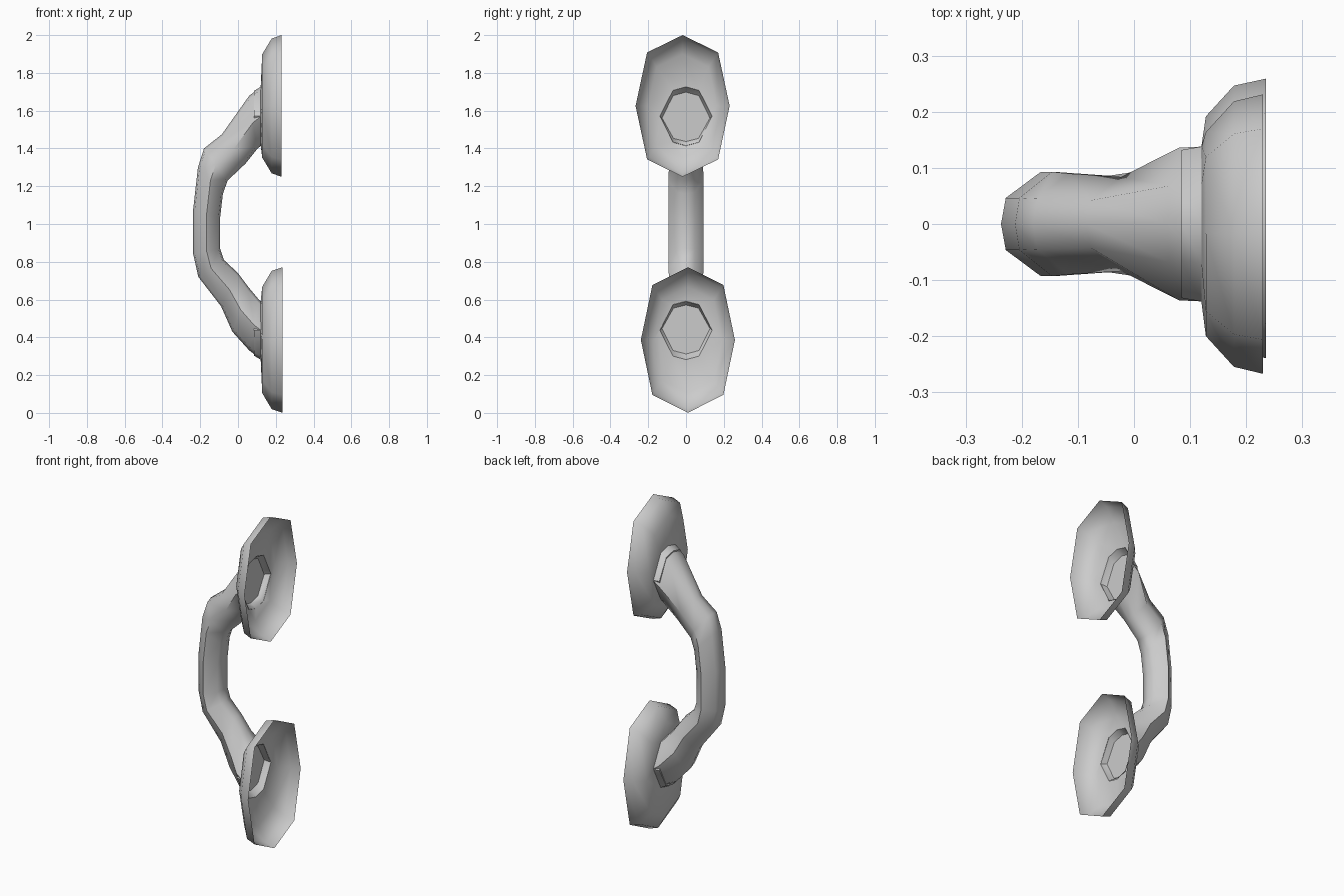
import bpy, bmesh

if "Cube" in bpy.data.objects:
    bpy.data.objects.remove(bpy.data.objects["Cube"])

# unit eight-sided outlines (y, z): slim tube section and wide plate outline
TUBE = [(0, 1), (.5, .88), (1, 0), (.5, -.88), (0, -1), (-.5, -.88), (-1, 0), (-.5, .88)]
PLATE = [(0, 1), (.755, .755), (1, 0), (.755, -.755), (0, -1), (-.755, -.755), (-1, 0), (-.755, .755)]


def loft(name, rings, cap_end=False):
    bm = bmesh.new()
    loops = [[bm.verts.new(p) for p in r] for r in rings]
    for a, b in zip(loops, loops[1:]):
        for i in range(8):
            j = (i + 1) % 8
            bm.faces.new((a[i], a[j], b[j], b[i]))
    if cap_end:
        bm.faces.new(loops[-1])
    bmesh.ops.recalc_face_normals(bm, faces=bm.faces[:])
    me = bpy.data.meshes.new(name)
    bm.to_mesh(me)
    bm.free()
    ob = bpy.data.objects.new(name, me)
    bpy.context.collection.objects.link(ob)
    bpy.ops.object.select_all(action='DESELECT')
    ob.select_set(True)
    bpy.context.view_layer.objects.active = ob
    bpy.ops.object.shade_smooth_by_angle(angle=0.9)
    return ob


def tube_ring(xo, zo, xi, zi, w):
    # ring spanning an outer and an inner point in the xz plane
    cx, cz, hx, hz = (xo + xi) / 2, (zo + zi) / 2, (xo - xi) / 2, (zo - zi) / 2
    return [(cx + hx * v, w * u, cz + hz * v) for u, v in TUBE]


def flat_ring(shape, x, y, z, ry, rz):
    return [(x, y + ry * u, z + rz * v) for u, v in shape]


# bent grip
sections = [
    (.122, 1.725, .122, 1.415, .138), (.06, 1.68, .10, 1.395, .136),
    (-.085, 1.475, .04, 1.32, .084), (-.18, 1.40, -.055, 1.23, .09),
    (-.212, 1.30, -.08, 1.16, .093), (-.237, 1.08, -.095, 1.03, .093),
    (-.237, .84, -.095, .87, .093), (-.21, .72, -.075, .81, .093),
    (-.09, .565, 0, .74, .086), (-.03, .43, .06, .66, .095),
    (.06, .33, .11, .60, .136), (.122, .285, .122, .59, .138)]
loft("grip", [tube_ring(*s) for s in sections])

# dished mounting plates, open at the back, each with a shallow socket
for name, x, y, z, rz, hz in (("upper_plate", .23, -.018, 1.625, .375, 1.571),
                              ("lower_plate", .235, .01, .386, .385, .437)):
    rings = [flat_ring(PLATE, px, y, z, .249 * s, rz * s)
             for px, s in ((x, 1), (.178, .95), (.128, .73))]
    rings.append(flat_ring(TUBE, .12, 0, hz, .138, .155))
    rings.append(flat_ring(TUBE, .085, 0, hz, .132, .134))
    loft(name, rings, cap_end=True)
